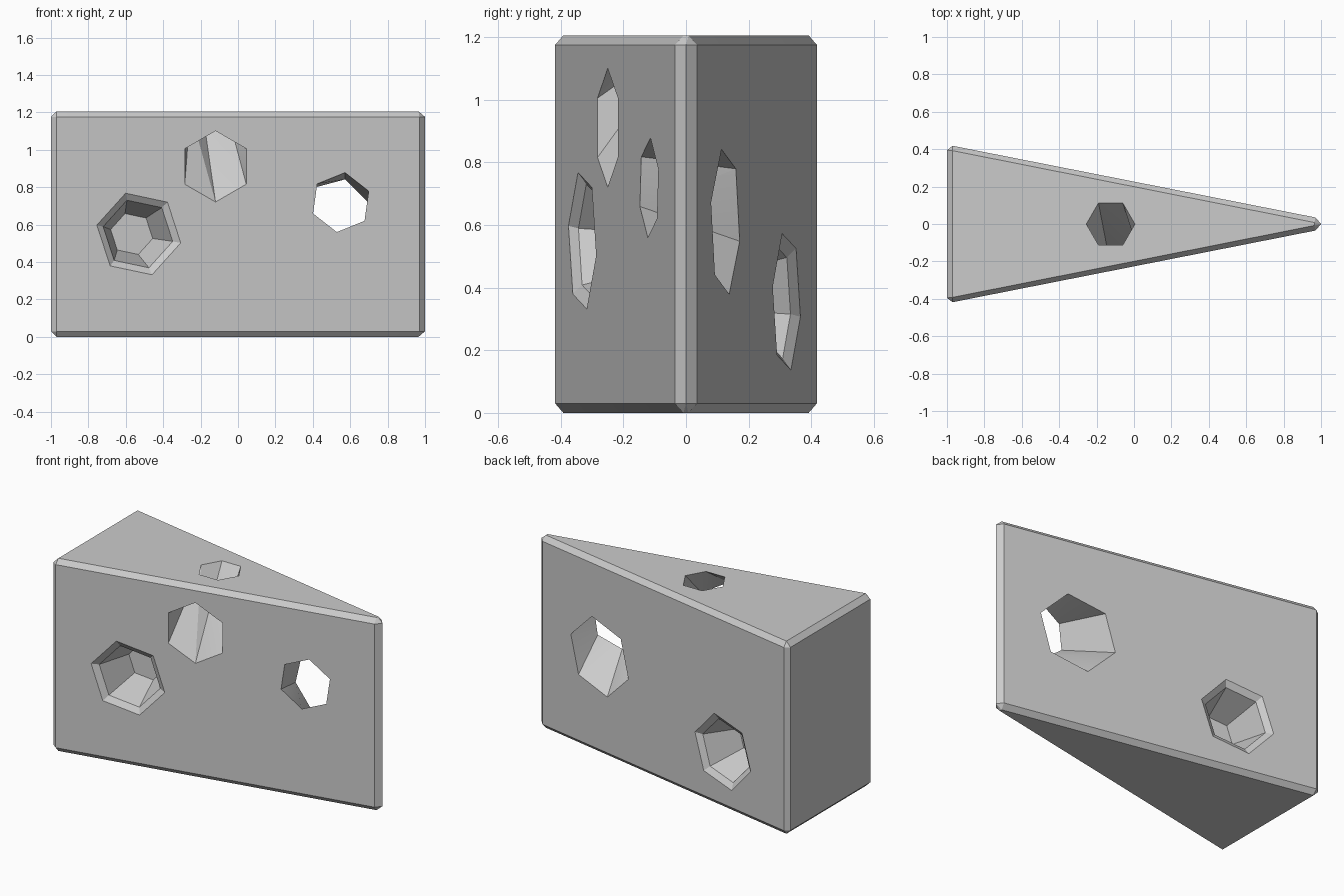
import bpy, bmesh
from math import cos, sin, radians
from mathutils import Vector

if "Cube" in bpy.data.objects:
    bpy.data.objects.remove(bpy.data.objects["Cube"])

H = 1.206


def to_object(bm, name):
    bmesh.ops.recalc_face_normals(bm, faces=bm.faces)
    mesh = bpy.data.meshes.new(name)
    bm.to_mesh(mesh)
    bm.free()
    ob = bpy.data.objects.new(name, mesh)
    bpy.context.collection.objects.link(ob)
    return ob


# Wedge body: hull of a chamfered triangular prism
bm = bmesh.new()
for s in (-1, 1):
    for z in (0.03, H - 0.03):
        for x, y in ((-1, 0.395), (-0.97, 0.418), (0.97, 0.035), (1, 0)):
            bm.verts.new((x, s * y, z))
    for z in (0, H):
        bm.verts.new((-0.97, s * 0.392, z))
        bm.verts.new((0.965, s * 0.008, z))
bmesh.ops.remove_doubles(bm, verts=bm.verts, dist=0.0005)
bmesh.ops.convex_hull(bm, input=bm.verts)
bmesh.ops.dissolve_limit(bm, angle_limit=radians(1), verts=bm.verts, edges=bm.edges)
wedge = to_object(bm, "cheese_wedge")


def side_ring(side, x, z, r, phase, depth=0.0):
    """Hexagon on the front (-1) or back (1) slope, pushed inward by depth."""
    n = Vector((0.194, side * 0.981, 0))
    pts = []
    for k in range(6):
        a = radians(phase + 60 * k)
        px, pz = x + r * cos(a), z + r * sin(a)
        pts.append(Vector((px, side * (0.2275 - 0.1965 * px), pz)) - n * depth)
    return pts


def top_ring(x, r, phase, z):
    return [Vector((x + r * cos(radians(phase + 60 * k)),
                    -r * sin(radians(phase + 60 * k)), z)) for k in range(6)]


def cut(name, rings):
    """Loft the hexagons into a cutter and subtract it from the wedge."""
    bm = bmesh.new()
    loops = [[bm.verts.new(p) for p in ring] for ring in rings]
    for a, b in zip(loops, loops[1:]):
        for k in range(6):
            j = (k + 1) % 6
            bm.faces.new((a[k], a[j], b[j], b[k]))
    bm.faces.new(loops[0])
    bm.faces.new(loops[-1])
    bmesh.ops.triangulate(bm, faces=bm.faces)
    cutter = to_object(bm, name)
    cutter.hide_render = True
    mod = wedge.modifiers.new(name, 'BOOLEAN')
    mod.operation = 'DIFFERENCE'
    mod.solver = 'EXACT'
    mod.object = cutter
    bpy.context.view_layer.objects.active = wedge
    bpy.ops.object.modifier_apply(modifier=name)
    bpy.data.objects.remove(cutter)


# Bent tunnel from the front face up to the top face
cut("top_tunnel", [side_ring(-1, -0.12, 0.91, 0.19, 90, -0.1),
                   side_ring(-1, -0.12, 0.91, 0.19, 90),
                   top_ring(-0.125, 0.13, 60, H), top_ring(-0.125, 0.13, 60, H + 0.1)])

# Straight tunnel near the tip, widening to the back
cut("tip_tunnel", [side_ring(-1, 0.55, 0.72, 0.16, 82, -0.1),
                   side_ring(-1, 0.55, 0.72, 0.16, 82),
                   side_ring(1, 0.51, 0.61, 0.24, 75),
                   side_ring(1, 0.51, 0.61, 0.24, 75, -0.1)])

# Blind flared holes on both slopes
for name, side, x, z, phase in (("front_hole", -1, -0.53, 0.55, 108),
                                ("back_hole", 1, -0.48, 0.355, 72)):
    cut(name, [side_ring(side, x, z, 0.23, phase, -0.1),
               side_ring(side, x, z, 0.23, phase),
               side_ring(side, x, z, 0.19, phase, 0.025),
               side_ring(side, x + 0.01, z, 0.115, phase, 0.25)])

wedge.select_set(True)
bpy.context.view_layer.objects.active = wedge
bpy.ops.object.shade_smooth_by_angle(angle=radians(25))
